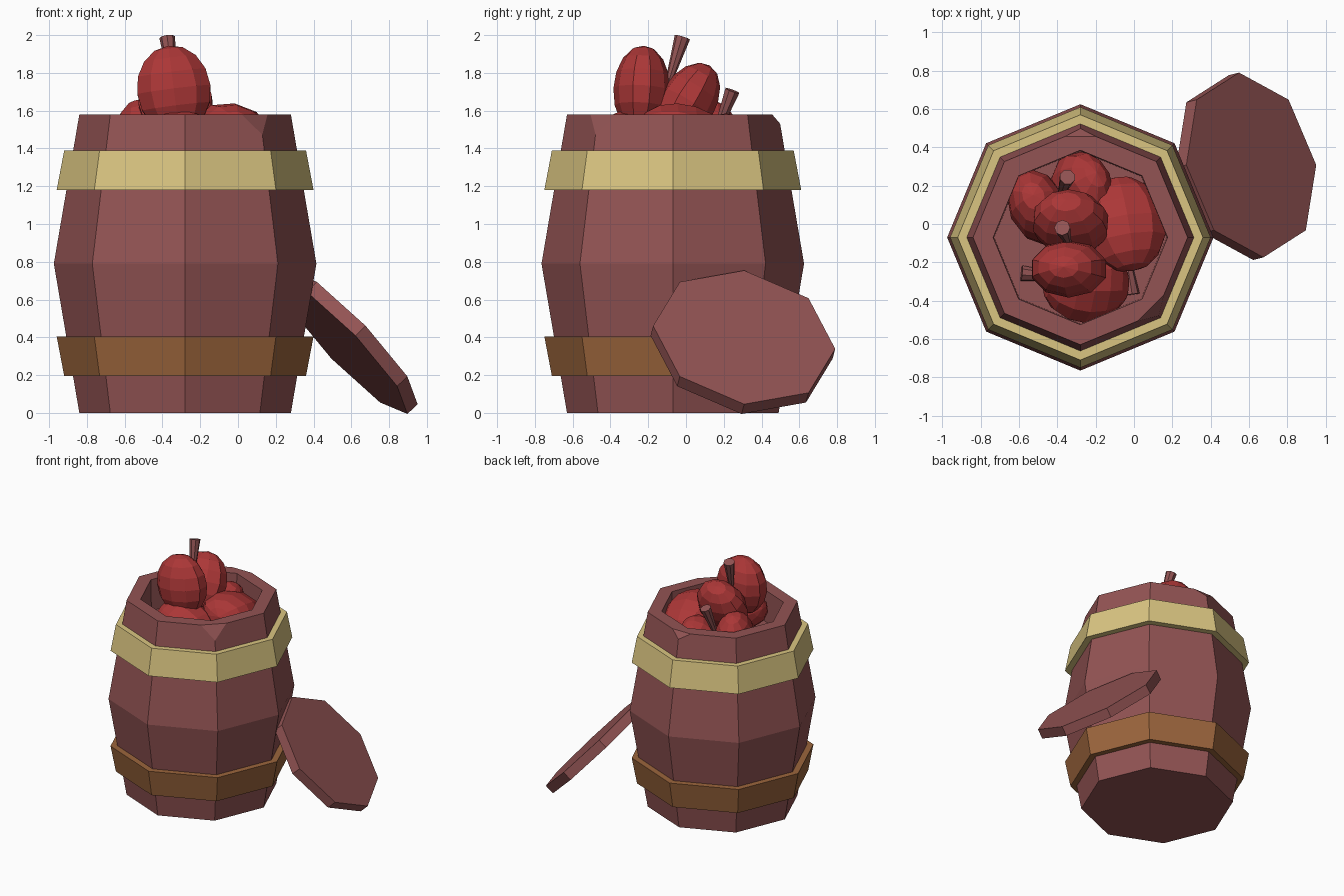
import bpy, bmesh, math
from mathutils import Matrix, Vector

if "Cube" in bpy.data.objects:
    bpy.data.objects.remove(bpy.data.objects["Cube"])


def material(name, rgb):
    m = bpy.data.materials.new(name)
    m.diffuse_color = (*rgb, 1)
    m.use_nodes = True
    m.node_tree.nodes["Principled BSDF"].inputs["Base Color"].default_value = m.diffuse_color
    return m


WOOD = material("reddish_wood", (0.29, 0.088, 0.088))
GOLD = material("pale_gold", (0.70, 0.56, 0.22))
BROWN = material("brown_metal", (0.33, 0.13, 0.045))
RED = material("apple_red", (0.41, 0.038, 0.038))

CX, CY = -0.28, -0.07      # barrel axis


def finish(bm, name, mat):
    bmesh.ops.recalc_face_normals(bm, faces=bm.faces)
    me = bpy.data.meshes.new(name)
    bm.to_mesh(me)
    bm.free()
    me.materials.append(mat)
    ob = bpy.data.objects.new(name, me)
    bpy.context.collection.objects.link(ob)
    return ob


def lathe(profile, closed):
    """Eight-sided turned shape around the barrel axis."""
    bm = bmesh.new()
    rings = [[bm.verts.new((CX + r * math.cos(i * math.pi / 4),
                            CY + r * math.sin(i * math.pi / 4), z))
              for i in range(8)] for r, z in profile]
    pairs = list(zip(rings, rings[1:]))
    if closed:
        pairs.append((rings[-1], rings[0]))
    else:
        bm.faces.new(rings[0])
        bm.faces.new(rings[-1])
    for a, b in pairs:
        for i in range(8):
            j = (i + 1) % 8
            bm.faces.new((a[i], a[j], b[j], b[i]))
    return bm


def chip(bm, angle, outer, inner):
    """Slice one rim corner with a sloping plane through two (r, z) points."""
    d = Vector((math.cos(angle), math.sin(angle), 0))
    dr, dz = outer[0] - inner[0], inner[1] - outer[1]
    normal = d * dz + Vector((0, 0, dr))
    point = Vector((CX, CY, 0)) + d * outer[0] + Vector((0, 0, outer[1]))
    cut = bmesh.ops.bisect_plane(bm, geom=bm.verts[:] + bm.edges[:] + bm.faces[:],
                                 plane_co=point, plane_no=normal, clear_outer=True)
    edges = [e for e in cut["geom_cut"] if isinstance(e, bmesh.types.BMEdge)]
    bmesh.ops.edgeloop_fill(bm, edges=edges)


# Barrel with recessed top and two chipped rim corners
barrel = lathe([(0.56, 0), (0.695, 0.79), (0.56, 1.58), (0.455, 1.58), (0.45, 1.33)], False)
chip(barrel, -math.pi / 4, (0.577, 1.475), (0.52, 1.58))
chip(barrel, math.pi / 2, (0.569, 1.53), (0.526, 1.58))
finish(barrel, "barrel", WOOD)

# Hoops
finish(lathe([(0.58, 0.195), (0.64, 0.195), (0.68, 0.405), (0.61, 0.405)], True),
       "lower_hoop", BROWN)
finish(lathe([(0.61, 1.18), (0.68, 1.18), (0.64, 1.39), (0.57, 1.39)], True),
       "upper_hoop", GOLD)


def basis(axis, side, centre):
    """Frame whose z is axis and whose y lies towards side."""
    z = Vector(axis).normalized()
    y = Vector(side)
    y = (y - z * y.dot(z)).normalized()
    x = y.cross(z)
    m = Matrix((x, y, z)).transposed().to_4x4()
    m.translation = centre
    return m


# Leaning lid
T = 0.076
bm = bmesh.new()
bmesh.ops.create_cone(bm, cap_ends=True, segments=8, radius1=0.49, radius2=0.49, depth=T,
                      matrix=basis((0.71, 0.18, 0.68), (-0.69, 0, 0.72), (0.612, 0.308, 0.40))
                      @ Matrix.Translation((0, 0, -T / 2)))
finish(bm, "lid", WOOD)


def apple(name, centre, axis, side, size=1.0):
    """Two leaning lobes with a flared stem in the cleft."""
    frame = basis(axis, side, centre) @ Matrix.Scale(size, 4)
    bm = bmesh.new()
    for s in (-1, 1):
        m = (frame @ Matrix.Translation((0, s * 0.125, 0))
             @ Matrix.Rotation(-s * math.radians(14), 4, 'X')
             @ Matrix.Diagonal((0.205, 0.15, 0.235, 1)))
        bmesh.ops.create_uvsphere(bm, u_segments=10, v_segments=8, radius=1, matrix=m)
    finish(bm, name, RED)
    bm = bmesh.new()
    bmesh.ops.create_cone(bm, cap_ends=True, segments=8, radius1=0.018, radius2=0.042,
                          depth=0.25, matrix=frame @ Matrix.Translation((0, 0, 0.205)))
    finish(bm, name + "_stem", WOOD)


# Apples heaped in the barrel
apple("top_apple", (-0.335, -0.115, 1.675), (-0.12, 0.29, 0.95), (0, 1, 0))
apple("right_apple", (-0.07, -0.01, 1.33), (0.15, -1, 0.05), (0.15, 0, 1), 1.1)
apple("back_apple", (-0.39, 0.13, 1.40), (0.13, 0.35, 0.93), (0.9, 0.4, 0))
apple("front_apple", (-0.26, -0.29, 1.32), (-1, 0.1, 0.1), (0, -0.2, 1))
